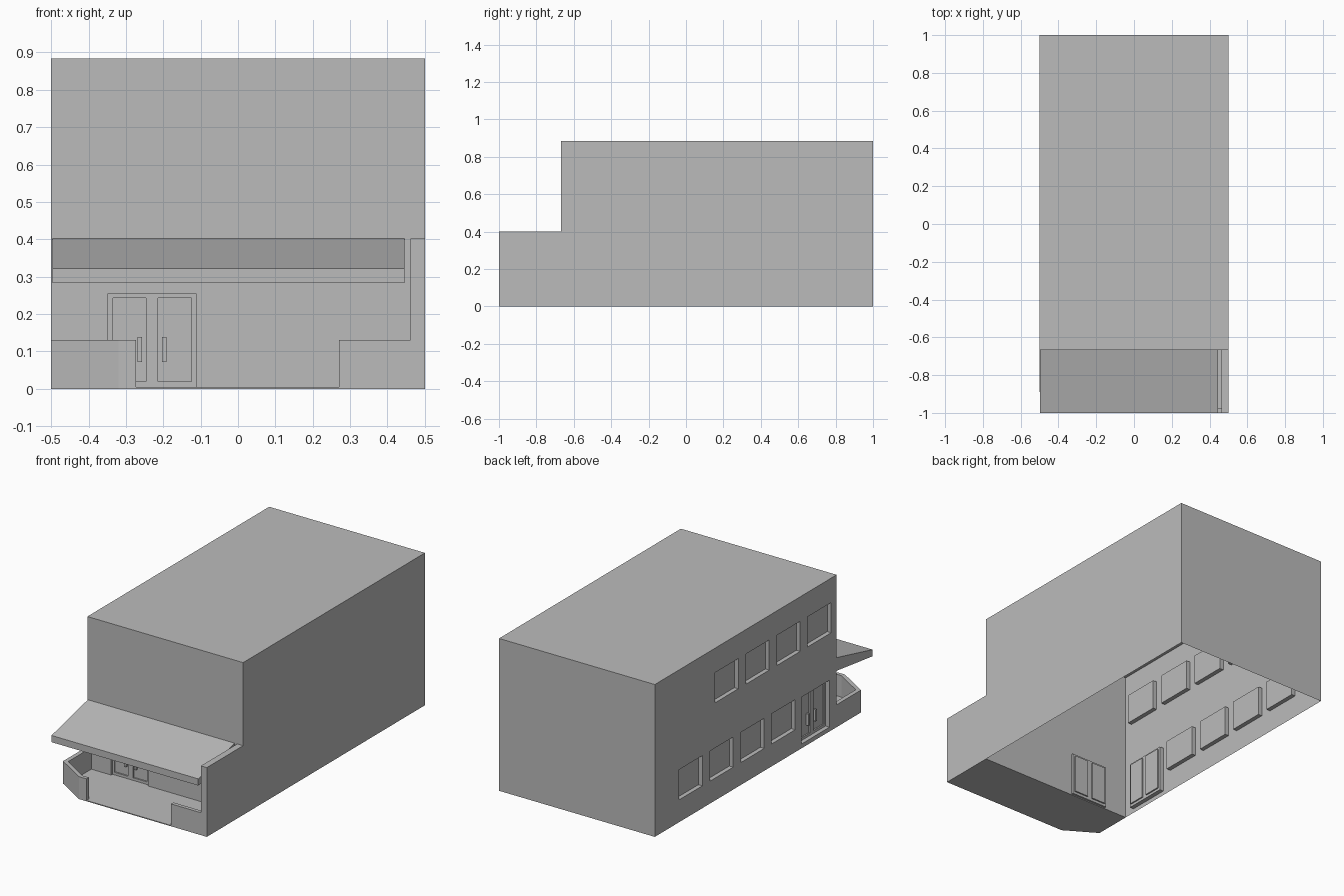
import bpy
import bmesh

cube = bpy.data.objects.get("Cube")
if cube:
    bpy.data.objects.remove(cube, do_unlink=True)

grey = bpy.data.materials.new("light_grey")
grey.use_nodes = True
grey.diffuse_color = (0.5, 0.5, 0.5, 1)
grey.node_tree.nodes["Principled BSDF"].inputs["Base Color"].default_value = (0.5, 0.5, 0.5, 1)

WALL_Y = -0.667   # front wall of the hall
SIDE_X = -0.5     # window wall
RECESS = 0.025


def add_object(name, bm):
    bmesh.ops.recalc_face_normals(bm, faces=bm.faces)
    mesh = bpy.data.meshes.new(name)
    bm.to_mesh(mesh)
    bm.free()
    mesh.materials.append(grey)
    obj = bpy.data.objects.new(name, mesh)
    bpy.context.collection.objects.link(obj)
    return obj


def add_box(bm, x, y, z):
    """Closed box from three (low, high) ranges."""
    verts = bmesh.ops.create_cube(bm, size=1)["verts"]
    for v in verts:
        for i, (lo, hi) in enumerate((x, y, z)):
            v.co[i] = hi if v.co[i] > 0 else lo


def boxes(name, ranges):
    bm = bmesh.new()
    for r in ranges:
        add_box(bm, *r)
    return add_object(name, bm)


def prism(name, points, low, high, axis):
    """Extrude a flat outline along the x or z axis."""
    bm = bmesh.new()
    place = (lambda a, b: (low, a, b)) if axis == "x" else (lambda a, b: (a, b, low))
    face = bm.faces.new([bm.verts.new(place(a, b)) for a, b in points])
    grown = bmesh.ops.extrude_face_region(bm, geom=[face])["geom"]
    step = (high - low, 0, 0) if axis == "x" else (0, 0, high - low)
    bmesh.ops.translate(bm, vec=step, verts=[g for g in grown if isinstance(g, bmesh.types.BMVert)])
    return add_object(name, bm)


def cut(target, cutter):
    cutter.hide_render = True
    mod = target.modifiers.new("recess", "BOOLEAN")
    mod.operation = "DIFFERENCE"
    mod.solver = "EXACT"
    mod.object = cutter
    bpy.context.view_layer.objects.active = target
    bpy.ops.object.modifier_apply(modifier=mod.name)
    bpy.data.objects.remove(cutter, do_unlink=True)


def front_range(lo, hi, depth, z):
    return ((lo, hi), (WALL_Y - 0.1, WALL_Y + depth), z)


def side_range(lo, hi, depth, z):
    return ((SIDE_X - 0.1, SIDE_X + depth), (lo, hi), z)


# Main hall
hall = boxes("main_hall", [((SIDE_X, 0.5), (WALL_Y, 1), (0, 0.884))])

# Door frames, door leaves, handles
shallow, deep, handles = [], [], []
doors = ((front_range, -0.23, 0.118, 0.005, 0.255, 0.012),
         (side_range, -0.473, 0.128, 0.025, 0.297, RECESS))
for place, mid, half, bottom, top, depth in doors:
    shallow.append(place(mid - half, mid + half, depth, (bottom, top)))
    for side in (-1, 1):
        a, b = sorted((mid + side * 0.016, mid + side * (half - 0.013)))
        deep.append(place(a, b, depth + 0.008, (bottom + 0.015, top - 0.012)))
        h = mid + side * 0.033
        handles.append((place, h, depth, bottom + 0.067))

# Two rows of windows
for start, low, high in ((0.78, 0.13, 0.305), (0.45, 0.567, 0.742)):
    for i in range(4):
        y = start - i * 0.284
        shallow.append(side_range(y - 0.215, y, RECESS, (low, high)))

cut(hall, boxes("frame_cutter", shallow))
cut(hall, boxes("leaf_cutter", deep))

# Open underside
bm = bmesh.new()
bm.from_mesh(hall.data)
under = [f for f in bm.faces if f.normal.z < -0.9 and f.calc_center_median().z < 0.001]
bmesh.ops.delete(bm, geom=under, context="FACES")
bm.to_mesh(hall.data)
bm.free()

for name, (place, mid, depth, low) in zip(
        ("front_handle_right", "front_handle_left", "side_handle_front", "side_handle_back"), handles):
    x, y, z = place(mid - 0.006, mid + 0.006, depth + 0.008, (low, low + 0.067))
    if place is front_range:
        y = (y[1] - 0.015, y[1])
    else:
        x = (x[1] - 0.015, x[1])
    boxes(name, [(x, y, z)])

# Porch floor
prism("porch_floor", [(-0.5, WALL_Y), (-0.5, -0.89), (-0.32, -1), (0.48, -1), (0.48, WALL_Y)],
      0, 0.005, "z")

# Low porch wall with clipped corner
prism("corner_parapet",
      [(-0.5, WALL_Y), (-0.5, -0.89), (-0.32, -1), (-0.273, -1),
       (-0.273, -0.978), (-0.313, -0.978), (-0.475, -0.878), (-0.475, WALL_Y)],
      0, 0.13, "z")
boxes("front_parapet", [((0.27, 0.462), (-1, -0.978), (0, 0.13))])

# Tall porch side wall
boxes("porch_side_wall", [((0.462, 0.5), (-1, WALL_Y), (0, 0.402))])

# Sloping canopy
prism("canopy", [(WALL_Y, 0.402), (-1, 0.322), (-1, 0.283), (WALL_Y, 0.325)], -0.497, 0.445, "x")
